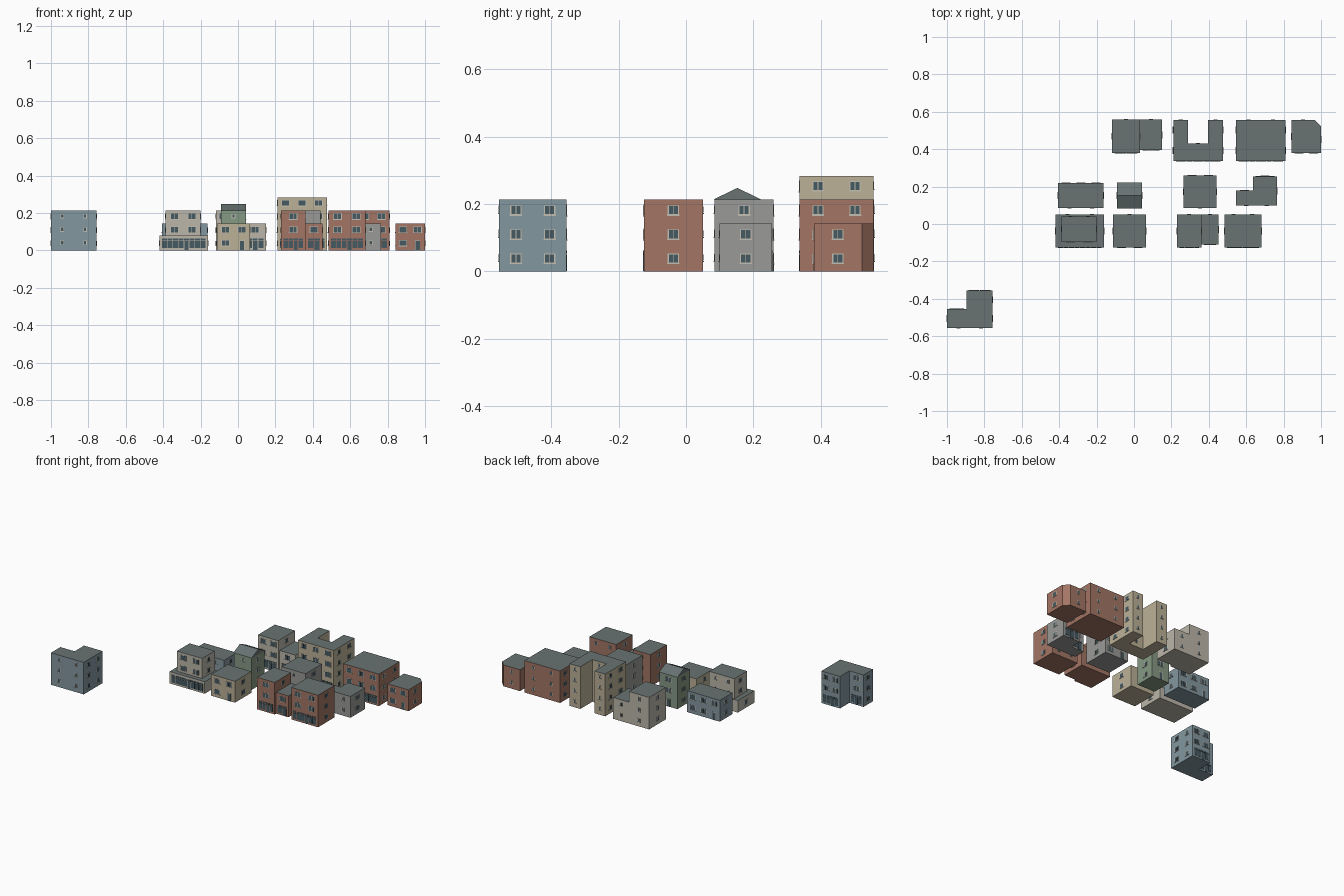
import bpy, bmesh
from mathutils import Vector

if "Cube" in bpy.data.objects:
    bpy.data.objects.remove(bpy.data.objects["Cube"])

FLOOR = 0.0715


def material(name, rgb):
    m = bpy.data.materials.new(name)
    m.diffuse_color = (*rgb, 1)
    m.use_nodes = True
    m.node_tree.nodes["Principled BSDF"].inputs["Base Color"].default_value = m.diffuse_color
    return m


WALL = {
    "brick": material("brick", (0.37, 0.18, 0.13)),
    "blue": material("blue_plaster", (0.23, 0.31, 0.35)),
    "tan": material("tan_plaster", (0.50, 0.44, 0.31)),
    "cream": material("cream_plaster", (0.50, 0.47, 0.40)),
    "green": material("green_plaster", (0.24, 0.32, 0.23)),
    "grey": material("grey_plaster", (0.32, 0.32, 0.31)),
}
ROOF = material("roof", (0.14, 0.17, 0.17))
GLASS = material("glass", (0.06, 0.10, 0.12))
FRAME = material("frame", (0.55, 0.52, 0.44))


def finish(bm, name, mats):
    me = bpy.data.meshes.new(name)
    bmesh.ops.recalc_face_normals(bm, faces=bm.faces[:])
    for f in bm.faces:
        f.smooth = False
    bm.to_mesh(me)
    bm.free()
    for m in mats:
        me.materials.append(m)
    ob = bpy.data.objects.new(name, me)
    bpy.context.collection.objects.link(ob)
    return ob


def rect(x0, y0, x1, y1):
    return [(x0, y0), (x1, y0), (x1, y1), (x0, y1)]


# Wall mass: an extruded outline with a roof-coloured top
def mass(name, outline, z0, z1, wall):
    bm = bmesh.new()
    base = bm.faces.new([bm.verts.new((x, y, z0)) for x, y in outline])
    out = bmesh.ops.extrude_face_region(bm, geom=[base], use_keep_orig=True)
    top = [g for g in out["geom"] if isinstance(g, bmesh.types.BMVert)]
    bmesh.ops.translate(bm, verts=top, vec=(0, 0, z1 - z0))
    bmesh.ops.recalc_face_normals(bm, faces=bm.faces[:])
    for f in bm.faces:
        f.material_index = int(f.normal.z > 0.5)
    return finish(bm, name, [WALL[wall], ROOF])


class Facade:
    """Places window parts along one outline edge (outside is on the right)."""

    def __init__(self, bm, a, b):
        self.bm, self.a = bm, Vector((*a, 0))
        d = Vector((*b, 0)) - self.a
        self.length, self.u = d.length, d.normalized()
        self.n = Vector((self.u.y, -self.u.x, 0))

    def slab(self, s, z, w, h, depth, mat):
        vs = []
        for d in (-0.001, depth):
            for i, j in ((-1, -1), (1, -1), (1, 1), (-1, 1)):
                p = self.a + self.u * (s + i * w / 2) + self.n * d
                vs.append(self.bm.verts.new((p.x, p.y, z + j * h / 2)))
        for q in ((4, 5, 6, 7), (0, 1, 5, 4), (1, 2, 6, 5), (2, 3, 7, 6), (3, 0, 4, 7)):
            self.bm.faces.new([vs[k] for k in q]).material_index = mat

    def window(self, s, z, w, h, panes=2):
        self.slab(s, z, w + 0.005, h + 0.005, 0.0012, 1)
        self.slab(s, z - h / 2 - 0.003, w + 0.008, 0.003, 0.003, 1)
        pw = w / panes
        for i in range(panes):
            self.slab(s - w / 2 + pw * (i + 0.5), z, pw - 0.002, h, 0.002, 0)

    def door(self, s, z0):
        self.slab(s, z0 + 0.0265, 0.027, 0.053, 0.0012, 1)
        self.slab(s, z0 + 0.025, 0.022, 0.048, 0.002, 0)

    # Shopfront: transom strip, display panes and a glazed door
    def shop(self, z0):
        w = self.length - 0.024
        n = max(2, round(w / 0.03))
        pw = w / n
        for i in range(n):
            s = 0.012 + pw * (i + 0.5)
            is_door = i == n // 2
            low = 0.002 if is_door else 0.012
            self.slab(s, z0 + 0.058, pw - 0.003, 0.010, 0.002, 0)
            self.slab(s, z0 + (low + 0.050) / 2, pw - (0.008 if is_door else 0.003),
                      0.050 - low, 0.002, 0)


# Fills an edge according to its kind: shop, house, side or rear
def dress(f, kind, z0, floors, ground):
    per = {"shop": 0.09, "house": 0.09, "side": 0, "rear": 0.12}[kind]
    n = max(1, round(f.length / per)) if per else int(f.length / 0.095)
    for k in range(floors):
        zc = z0 + k * FLOOR + 0.039
        if kind == "shop" and k == 0 and ground:
            f.shop(z0)
            continue
        for i in range(n):
            s = f.length * (i + 0.5) / n
            if kind == "house" and k == 0 and ground and i == n - 1:
                f.door(s, z0)
            elif kind == "rear":
                f.window(s, zc + 0.002, 0.014, 0.018, 1)
            elif kind == "side":
                f.window(s, zc, 0.029, 0.024)
            else:
                f.window(s, zc, 0.040, 0.028)


def building(name, outline, floors, wall, kinds, z0=0.0, z1=None, ground=True):
    mass(name + "_walls", outline, z0, z1 or z0 + floors * FLOOR, wall)
    bm = bmesh.new()
    for i, kind in enumerate(kinds):
        if kind:
            f = Facade(bm, outline[i], outline[(i + 1) % len(outline)])
            dress(f, kind, z0, floors, ground)
    finish(bm, name + "_windows", [GLASS, FRAME])


# L outline with its back-left corner missing
def ell(x0, y0, x1, y1, nx, ny):
    return [(x0, y0), (x1, y0), (x1, y1), (nx, y1), (nx, ny), (x0, ny)]


SOUTH = lambda shop: [shop, "side", "rear", "side"]   # street to the front
NORTH = lambda shop: ["rear", "side", shop, "side"]   # street to the back

# Detached corner building
building("blue_corner_block", ell(-1, -0.555, -0.757, -0.355, -0.895, -0.455), 3, "blue",
         ["rear", "side", "shop", None, "shop", "side"])

# Front row
building("podium", rect(-0.42, -0.125, -0.16, 0.05), 1, "cream",
         ["shop", "side", "rear", "side"], z1=0.08)
building("podium_upper", rect(-0.387, -0.095, -0.2, 0.04), 2, "cream",
         SOUTH("house"), z0=0.0715, z1=0.2145, ground=False)
building("tan_house", rect(-0.112, -0.125, 0.065, 0.05), 2, "tan", SOUTH("house"))
building("brick_pair_tall", rect(0.23, -0.125, 0.36, 0.05), 3, "brick", SOUTH("shop"))
building("brick_pair_low", rect(0.36, -0.11, 0.452, 0.05), 2, "brick",
         ["shop", "side", "rear", None])
building("brick_shop", rect(0.483, -0.125, 0.682, 0.05), 3, "brick", SOUTH("shop"))

# Middle row
building("blue_house", rect(-0.405, 0.085, -0.163, 0.22), 2, "blue", NORTH("house"))
building("green_house", rect(-0.09, 0.085, 0.042, 0.22), 3, "green", NORTH("house"))
building("grey_tall_house", rect(0.265, 0.085, 0.442, 0.26), 3, "grey", NORTH("house"))
building("grey_corner_block", ell(0.545, 0.1, 0.765, 0.255, 0.637, 0.178), 2, "grey",
         ["rear", "side", "shop", None, "shop", None])

# Gable roof on the green house
bm = bmesh.new()
ends = [[bm.verts.new((x, y, z)) for y, z in ((0.083, 0.2145), (0.222, 0.2145), (0.1525, 0.248))]
        for x in (-0.092, 0.044)]
for e in ends:
    bm.faces.new(e)
for i in range(3):
    j = (i + 1) % 3
    bm.faces.new((ends[0][i], ends[0][j], ends[1][j], ends[1][i]))
finish(bm, "gable_roof", [ROOF])

# Back row
building("cream_pair_tall", rect(-0.117, 0.38, 0.033, 0.558), 3, "cream", SOUTH("shop"))
building("cream_pair_low", rect(0.033, 0.395, 0.15, 0.558), 2, "cream",
         ["shop", "side", "rear", None])
building("courtyard_block",
         [(0.21, 0.337), (0.475, 0.337), (0.475, 0.557), (0.395, 0.557),
          (0.395, 0.43), (0.29, 0.43), (0.29, 0.557), (0.21, 0.557)], 4, "tan",
         ["shop", "side", "rear", None, "rear", None, "rear", "side"], z1=0.283)
building("brick_large_block", rect(0.545, 0.337, 0.81, 0.557), 3, "brick", SOUTH("shop"))
building("brick_chamfered_house",
         [(0.843, 0.38), (1.0, 0.38), (1.0, 0.522), (0.965, 0.557), (0.843, 0.557)],
         2, "brick", ["house", "side", None, "rear", "side"])
